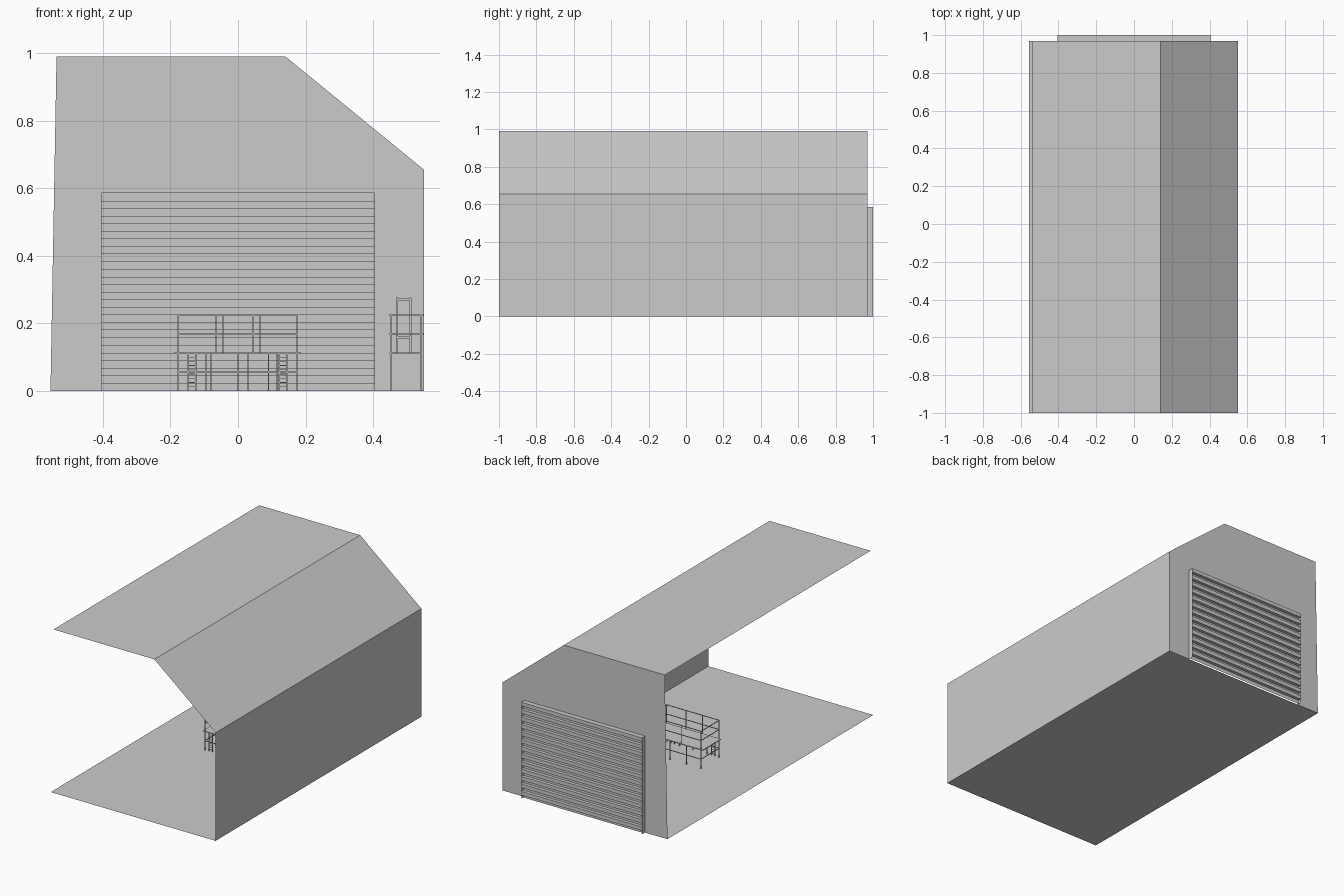
import bpy, bmesh
from mathutils import Vector

if "Cube" in bpy.data.objects:
    bpy.data.objects.remove(bpy.data.objects["Cube"])


def make(name, build):
    bm = bmesh.new()
    build(bm)
    me = bpy.data.meshes.new(name)
    bm.to_mesh(me)
    bm.free()
    ob = bpy.data.objects.new(name, me)
    bpy.context.collection.objects.link(ob)
    return ob


def face(bm, pts):
    bm.faces.new([bm.verts.new(p) for p in pts])


def sheet(bm, profile, p0, p1, axis):
    """Sweep an open profile in a straight line along x or y."""
    for a, b in zip(profile, profile[1:]):
        if axis == 'y':
            face(bm, [(a[0], p0, a[1]), (b[0], p0, b[1]), (b[0], p1, b[1]), (a[0], p1, a[1])])
        else:
            face(bm, [(p0, a[0], a[1]), (p0, b[0], b[1]), (p1, b[0], b[1]), (p1, a[0], a[1])])


def box(bm, lo, hi):
    lo, hi = Vector(lo), Vector(hi)
    vs = bmesh.ops.create_cube(bm, size=1)['verts']
    for v in vs:
        v.co = Vector(v.co[i] * (hi - lo)[i] + (hi + lo)[i] / 2 for i in range(3))


def bar(bm, a, b, r=0.0018):
    """Thin square tube along one axis."""
    box(bm, [min(p, q) - r for p, q in zip(a, b)], [max(p, q) + r for p, q in zip(a, b)])


BACK, FRONT = 0.97, -1.0
DOOR_W, DOOR_H = 0.404, 0.585

# Floor, right wall and roof, single sheets
make("floor", lambda bm: sheet(bm, [(-0.555, 0), (0.55, 0)], FRONT, BACK, 'y'))
make("right_wall", lambda bm: sheet(bm, [(0.55, 0), (0.55, 0.655)], FRONT, BACK, 'y'))
make("roof", lambda bm: sheet(bm, [(0.55, 0.655), (0.14, 0.99), (-0.537, 0.99)], FRONT, BACK, 'y'))

# Back wall outline with the doorway left open
outline = [(-0.555, 0), (-DOOR_W, 0), (-DOOR_W, DOOR_H), (DOOR_W, DOOR_H), (DOOR_W, 0),
           (0.55, 0), (0.55, 0.655), (0.14, 0.99), (-0.537, 0.99)]
make("back_wall", lambda bm: face(bm, [(x, BACK, z) for x, z in outline]))

# Door surround
make("door_frame", lambda bm: sheet(
    bm, [(-DOOR_W, 0), (-DOOR_W, DOOR_H), (DOOR_W, DOOR_H), (DOOR_W, 0)], BACK, 1.0, 'y'))

# Ribbed shutter, a square wave swept across the opening
ribs = 26
wave = []
for i in range(ribs):
    y = 1.0 if i % 2 else 0.98
    wave += [(y, DOOR_H * i / ribs), (y, DOOR_H * (i + 1) / ribs)]
make("shutter_door", lambda bm: sheet(bm, wave, -DOOR_W, DOOR_W, 'x'))

DECK, MID, RAIL = 0.112, 0.168, 0.224


def ladder(bm, x, y):
    for s in (-0.012, 0.012):
        bar(bm, (x + s, y, 0.002), (x + s, y, DECK))
    for i in range(1, 9):
        bar(bm, (x - 0.012, y, i * 0.0125), (x + 0.012, y, i * 0.0125), 0.001)


def work_platform(bm):
    x0, x1, y0, y1 = -0.177, 0.175, -0.065, 0.11
    box(bm, (x0 - 0.012, y0, DECK - 0.003), (x1 + 0.012, y1, DECK + 0.002))
    # Horizontal rails on all four sides
    for z in (0.055, MID, RAIL):
        for y in (y0, y1):
            bar(bm, (x0, y, z), (x1, y, z))
        for x in (x0, x1):
            bar(bm, (x, y0, z), (x, y1, z))
    # Upper posts front and back
    for y, xs in ((y0, (x0, -0.065, 0.045, x1)), (y1, (x0, -0.045, 0.065, x1))):
        for x in xs:
            bar(bm, (x, y, DECK), (x, y, RAIL))
    # Legs with foot pads
    for y, xs in ((y0, (x0, -0.095, 0.0, 0.09, x1)), (y1, (x0, -0.08, 0.03, 0.115, x1))):
        for x in xs:
            bar(bm, (x, y, 0.002), (x, y, DECK))
            box(bm, (x - 0.004, y - 0.004, 0), (x + 0.004, y + 0.004, 0.003))
    for x in (-0.137, 0.134):
        ladder(bm, x, y0)


make("work_platform", work_platform)


def wall_walkway(bm):
    x0, x1, y0, y1 = 0.452, 0.542, -0.12, 0.63
    box(bm, (x0 - 0.004, y0, DECK - 0.002), (x1, y1, DECK + 0.002))
    n = 6
    for i in range(n + 1):
        y = y0 + (y1 - y0) * i / n
        bar(bm, (x0, y, 0.002), (x0, y, RAIL))
        bar(bm, (x1, y, 0.002), (x1, y, RAIL))
    for z in (MID, RAIL):
        bar(bm, (x0, y0, z), (x0, y1, z))
        for y in (y0, y1):
            bar(bm, (x0 - 0.003, y, z), (0.547, y, z))
    # Tall and short access arches
    for y, low, top in ((y0 + 0.03, DECK, 0.161), (y1 - 0.03, DECK, 0.274)):
        for x in (0.471, 0.511):
            bar(bm, (x, y, low), (x, y, top), 0.003)
        bar(bm, (0.471, y, top - 0.003), (0.511, y, top - 0.003), 0.003)


make("wall_walkway", wall_walkway)
